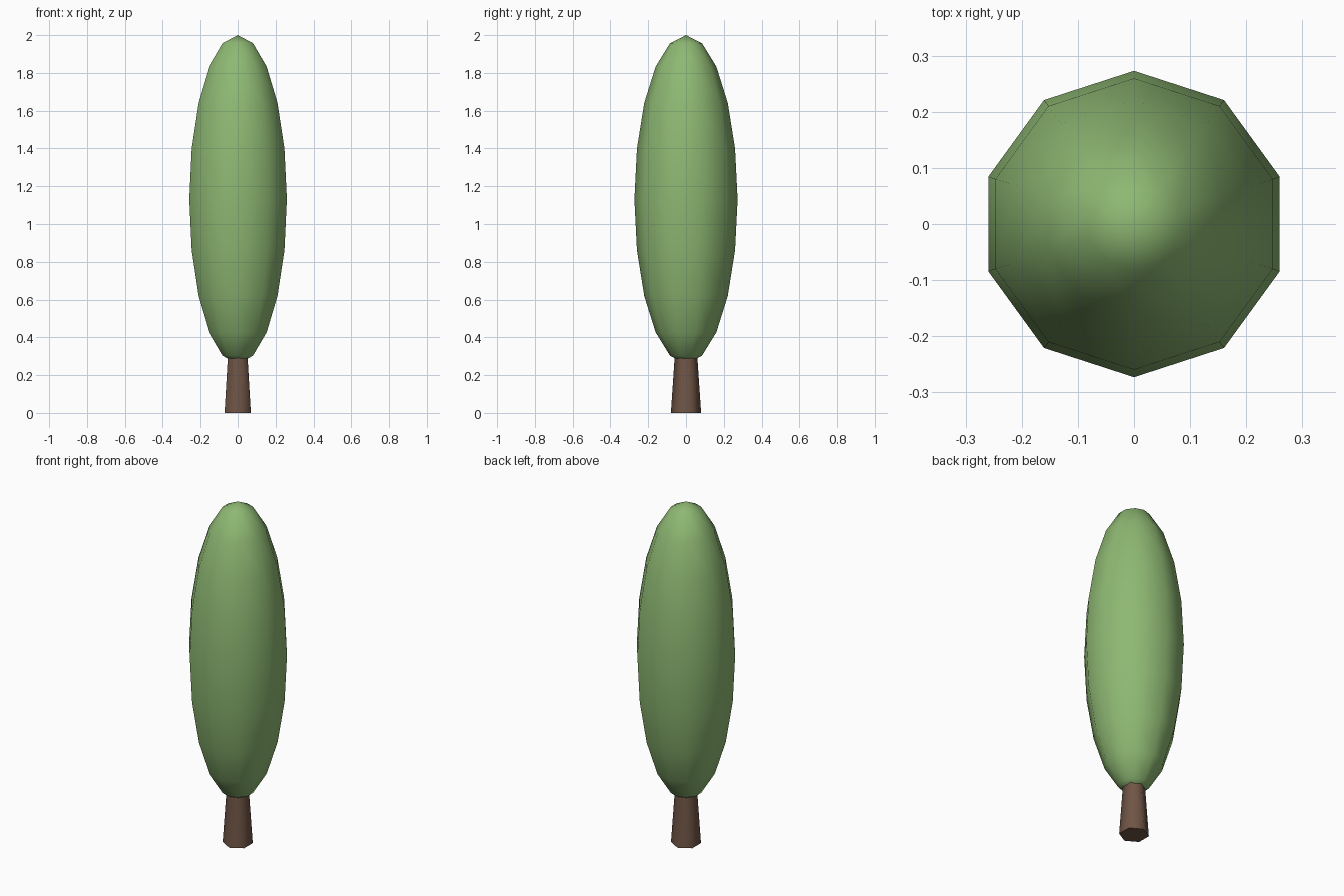
import bpy
from math import radians

cube = bpy.data.objects.get("Cube")
if cube:
    bpy.data.objects.remove(cube, do_unlink=True)


def make_material(name, color):
    mat = bpy.data.materials.new(name)
    mat.use_nodes = True
    mat.diffuse_color = color
    bsdf = next(n for n in mat.node_tree.nodes if n.type == "BSDF_PRINCIPLED")
    bsdf.inputs["Base Color"].default_value = color
    bsdf.inputs["Roughness"].default_value = 0.9
    return mat


def finish(name, mat, angle):
    obj = bpy.context.object
    obj.name = obj.data.name = name
    obj.data.materials.append(mat)
    bpy.ops.object.transform_apply(location=False, rotation=True, scale=True)
    bpy.ops.object.shade_smooth_by_angle(angle=radians(angle))
    return obj


leaf_green = make_material("leaf green", (0.27, 0.48, 0.17, 1))
bark_brown = make_material("bark brown", (0.16, 0.09, 0.06, 1))

# Tapered six-sided trunk, its top hidden inside the crown
TRUNK_HEIGHT = 0.4
bpy.ops.mesh.primitive_cone_add(vertices=6, radius1=0.08, radius2=0.053,
                                depth=TRUNK_HEIGHT,
                                location=(0, 0, TRUNK_HEIGHT / 2))
finish("trunk", bark_brown, 70)

# Tall ten-sided ellipsoid crown
HALF_HEIGHT = 0.87
bpy.ops.mesh.primitive_uv_sphere_add(segments=10, ring_count=10, radius=1,
                                     location=(0, 0, 2 - HALF_HEIGHT))
bpy.context.object.scale = (0.273, 0.273, HALF_HEIGHT)
finish("crown", leaf_green, 70)
